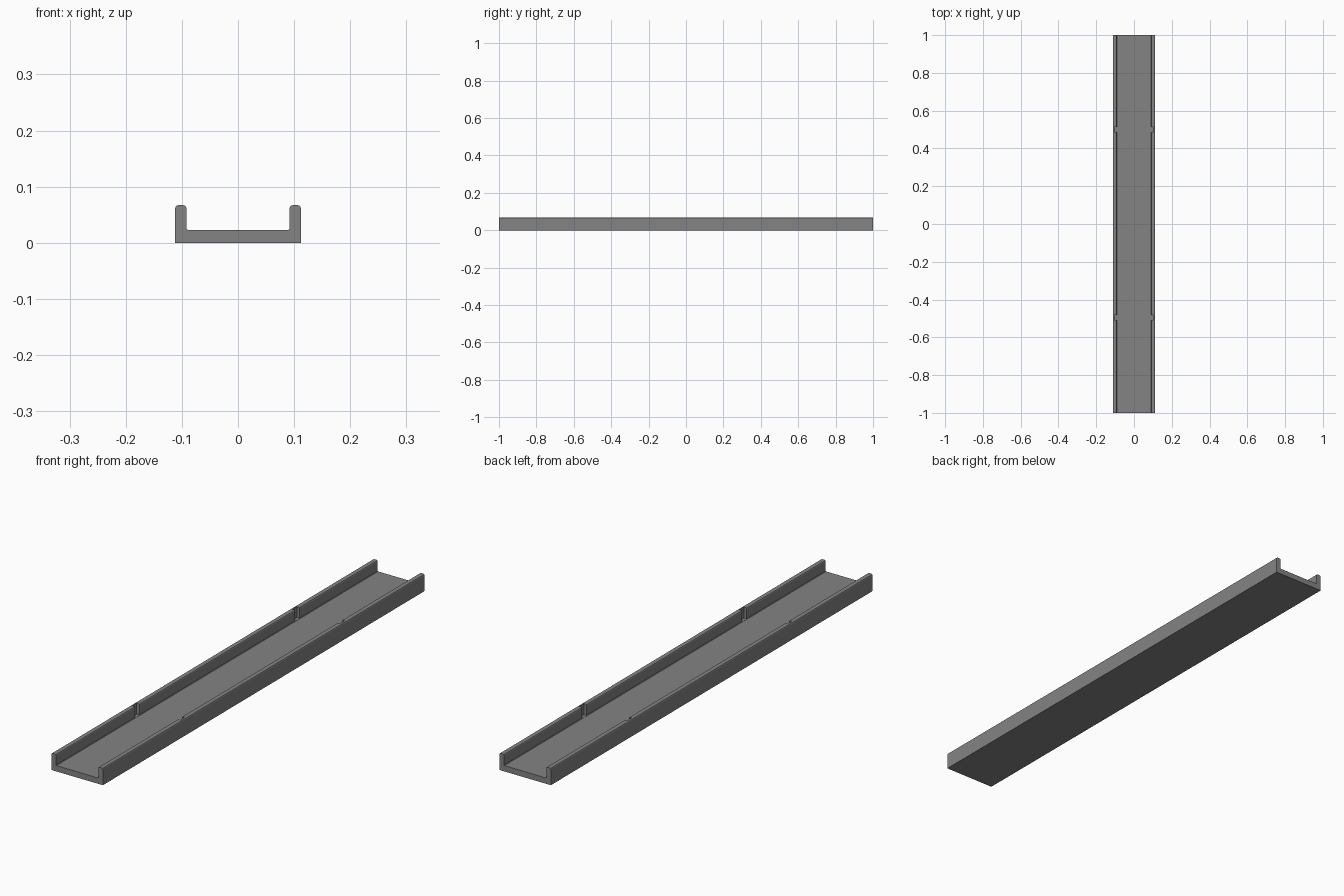
import bpy, bmesh

cube = bpy.data.objects.get("Cube")
if cube:
    bpy.data.objects.remove(cube, do_unlink=True)

grey = bpy.data.materials.new("mid_grey")
grey.use_nodes = True
colour = (0.23, 0.23, 0.23, 1)
grey.diffuse_color = colour
grey.node_tree.nodes["Principled BSDF"].inputs["Base Color"].default_value = colour

OUTER, INNER, FLOOR, TOP = 0.112, 0.092, 0.023, 0.067
LENGTH = 2.0


def add_object(name, bm):
    bmesh.ops.recalc_face_normals(bm, faces=bm.faces[:])
    mesh = bpy.data.meshes.new(name)
    bm.to_mesh(mesh)
    bm.free()
    mesh.materials.append(grey)
    obj = bpy.data.objects.new(name, mesh)
    bpy.context.collection.objects.link(obj)
    return obj


# U-shaped channel: half profile mirrored, then extruded along y
c = 0.005
half = [(OUTER, 0), (OUTER, TOP - c), (OUTER - 0.0015, TOP - 0.0015), (OUTER - c, TOP),
        (INNER + c, TOP), (INNER + 0.0015, TOP - 0.0015), (INNER, TOP - c),
        (INNER, FLOOR + 0.002), (INNER - 0.002, FLOOR)]
profile = half + [(-x, z) for x, z in reversed(half)]
bm = bmesh.new()
cap = bm.faces.new([bm.verts.new((x, -LENGTH / 2, z)) for x, z in profile])
extruded = bmesh.ops.extrude_face_region(bm, geom=[cap], use_keep_orig=True)
moved = [v for v in extruded["geom"] if isinstance(v, bmesh.types.BMVert)]
bmesh.ops.translate(bm, verts=moved, vec=(0, LENGTH, 0))
channel = add_object("channel", bm)

# Upright slots in the inner side of both walls
bm = bmesh.new()
for side in (-1, 1):
    for y in (-0.495, 0.5):
        box = bmesh.ops.create_cube(bm, size=1)["verts"]
        bmesh.ops.scale(bm, verts=box, vec=(0.024, 0.028, 0.1))
        bmesh.ops.translate(bm, verts=box, vec=(side * 0.092, y, FLOOR + 0.0505))
cutter = add_object("slot_cutter", bm)
cutter.hide_render = True
cutter.hide_viewport = True

cut = channel.modifiers.new("slots", "BOOLEAN")
cut.operation = "DIFFERENCE"
cut.solver = "EXACT"
cut.object = cutter
